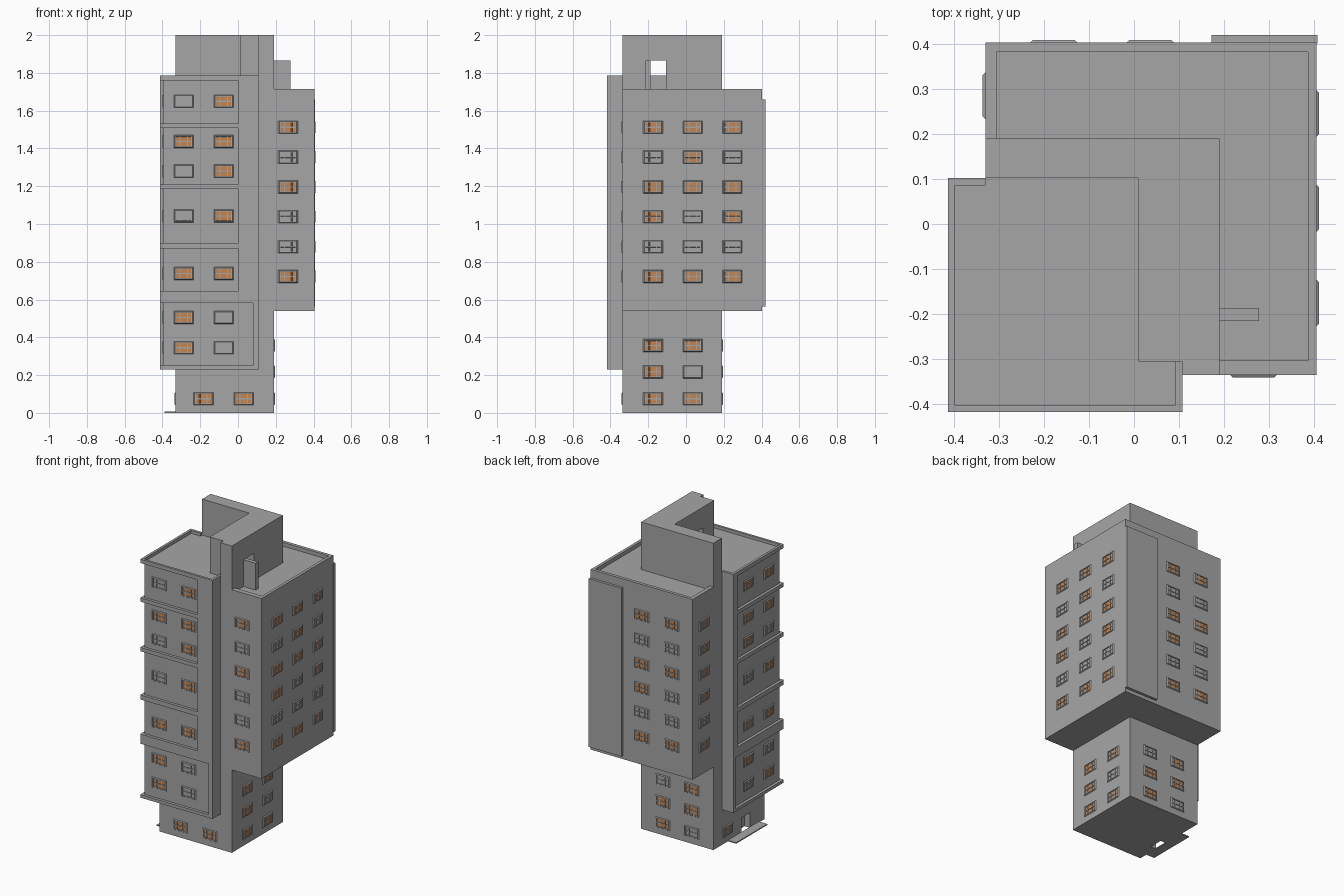
import bpy, bmesh
from mathutils import Vector

if "Cube" in bpy.data.objects:
    bpy.data.objects.remove(bpy.data.objects["Cube"], do_unlink=True)


def material(name, rgb):
    m = bpy.data.materials.new(name)
    m.use_nodes = True
    m.diffuse_color = (*rgb, 1)
    m.node_tree.nodes["Principled BSDF"].inputs["Base Color"].default_value = (*rgb, 1)
    return m


CONCRETE = material("concrete grey", (0.38, 0.38, 0.38))
LIT = material("lit window orange", (0.55, 0.23, 0.08))


def finish(name, bm, mats):
    me = bpy.data.meshes.new(name)
    bm.to_mesh(me)
    bm.free()
    for m in mats:
        me.materials.append(m)
    ob = bpy.data.objects.new(name, me)
    bpy.context.collection.objects.link(ob)
    return ob


def prism(name, pts, z0, z1):
    """Upright prism on a plan outline."""
    bm = bmesh.new()
    base = bm.faces.new([bm.verts.new((x, y, z0)) for x, y in pts])
    ext = bmesh.ops.extrude_face_region(bm, geom=[base])
    for v in ext["geom"]:
        if isinstance(v, bmesh.types.BMVert):
            v.co.z = z1
    bmesh.ops.recalc_face_normals(bm, faces=bm.faces)
    return finish(name, bm, [CONCRETE])


def rect(x0, x1, y0, y1):
    return [(x0, y0), (x1, y0), (x1, y1), (x0, y1)]


def cut(ob, pts, z0, z1):
    """Subtract a prism and remove the cutter."""
    cutter = prism("cutter", pts, z0, z1)
    cutter.hide_render = True
    mod = ob.modifiers.new("cut", "BOOLEAN")
    mod.operation, mod.solver, mod.object = "DIFFERENCE", "EXACT", cutter
    bpy.context.view_layer.update()
    new = bpy.data.meshes.new_from_object(ob.evaluated_get(bpy.context.evaluated_depsgraph_get()))
    ob.modifiers.clear()
    ob.data = new
    bpy.data.objects.remove(cutter, do_unlink=True)


# Core tower, with entrance recess
L, R, F, B = -0.33, 0.19, -0.335, 0.19
core = prism("core_tower", rect(L, R, F, B), 0, 1.69)
cut(core, rect(-0.4, -0.29, -0.19, -0.1), -0.1, 0.1)
prism("entrance_step", rect(-0.39, L, -0.28, 0.04), 0, 0.007)

# Roof house, L-shaped, with a doorway through its long arm
house = prism("roof_house", [(0.01, -0.305), (0.108, -0.305), (0.108, F), (R, F),
                             (R, B), (L, B), (L, 0.102), (0.01, 0.102)], 1.69, 2)
cut(house, rect(-0.1, 0.3, -0.188, -0.107), 1.6, 1.865)
prism("doorway_fin", rect(R, 0.278, -0.215, -0.188), 1.68, 1.865)

# Wide rear block wrapped round the core, with parapet
E, N = 0.405, 0.403
rear = prism("rear_block", [(R, F), (E, F), (E, N), (L, N), (L, B), (R, B)], 0.54, 1.715)
cut(rear, [(R - 0.01, -0.303), (0.386, -0.303), (0.386, 0.382), (-0.305, 0.382),
           (-0.305, B - 0.01), (R - 0.01, B - 0.01)], 1.69, 1.8)
prism("rear_slab", rect(0.172, 0.408, N - 0.002, 0.42), 0.563, 1.66)

# Front block with corner recesses and parapet
front = prism("front_block", rect(-0.413, 0.108, -0.417, 0.102), 0.23, 1.785)
PX, PY = -0.395, -0.399
for z0, z1, right in [(0.25, 0.582, 0.08), (0.645, 0.87, 0), (0.9, 1.185, 0),
                      (1.21, 1.508, 0), (1.533, 1.76, 0)]:
    back = 0.08 if right else 0.06
    cut(front, [(-0.5, -0.5), (right, -0.5), (right, PY), (PX, PY), (PX, back), (-0.5, back)], z0, z1)
cut(front, [(-0.397, -0.402), (0.092, -0.402), (0.092, 0.2), (L, 0.2), (L, 0.085), (-0.397, 0.085)],
    1.765, 1.9)

# Windows: bevelled frames with six sunken panes
US = [-0.046, -0.04, -0.022, -0.017, 0.017, 0.022, 0.04, 0.046]
VS = [-0.03, -0.025, -0.003, 0.003, 0.025, 0.03]


def add_window(bm, origin, n, lit):
    up = Vector((0, 0, 1))
    u_axis = up.cross(n)
    origin = Vector(origin)
    grid = [[bm.verts.new(origin + u_axis * u + up * v + n * 0.006) for v in VS] for u in US]
    faces, panes = [], []
    for i in range(len(US) - 1):
        for j in range(len(VS) - 1):
            f = bm.faces.new((grid[i][j], grid[i + 1][j], grid[i + 1][j + 1], grid[i][j + 1]))
            faces.append(f)
            if i % 2 and j % 2:
                panes.append(f)
    edges = [e for e in {e for f in faces for e in f.edges} if e.is_boundary]
    skirt = bmesh.ops.extrude_edge_only(bm, edges=edges)["geom"]
    for v in skirt:
        if isinstance(v, bmesh.types.BMVert):
            v.co = origin + (v.co - n * 0.006 - origin) * 1.13
    bmesh.ops.inset_individual(bm, faces=panes, thickness=0.0004, depth=-0.004)
    for f in panes:
        f.material_index = int(lit)


def windows(name, n, wall, cols, rows):
    """cols maps a position along the wall to its lit pattern, bottom row first."""
    n = Vector(n)
    bm = bmesh.new()
    for pos, pattern in cols.items():
        for z, mark in zip(rows, pattern):
            origin = (wall, pos, z) if n.x else (pos, wall, z)
            add_window(bm, origin, n, mark == "#")
    finish(name, bm, [CONCRETE, LIT])


upper = [0.722 + 0.158 * i for i in range(6)]
lower = [0.075, 0.217, 0.357]
bays = [0.345, 0.505, 0.738, 1.042, 1.28, 1.437, 1.65]
FRONT, BACK, LEFT, RIGHT = (0, -1, 0), (0, 1, 0), (1, 0, 0), (-1, 0, 0)

windows("bay_front_windows", FRONT, PY, {-0.288: "###..#.", -0.076: "..#####"}, bays)
windows("bay_side_windows", RIGHT, PX, {-0.288: "#.##.##", -0.078: ".##.###"}, bays)
windows("upper_front_windows", FRONT, F, {0.265: "#..#.#"}, upper)
windows("upper_left_windows", LEFT, E, {-0.175: "#.##.#", 0.035: "#..###", 0.245: "#.##.#"}, upper)
windows("upper_back_windows", BACK, N, {-0.178: "#..#.#", 0.036: "#.##.#"}, upper)
windows("upper_right_windows", RIGHT, L, {0.285: "#.####"}, upper)
windows("lower_front_windows", FRONT, F, {-0.183: "#", 0.03: "#"}, lower)
windows("lower_left_windows", LEFT, R, {-0.175: "###", 0.035: "#.#"}, lower)
windows("lower_back_windows", BACK, B, {-0.175: ".##", 0.035: "##."}, lower)
windows("lower_right_windows", RIGHT, L, {0.04: "#"}, lower)
